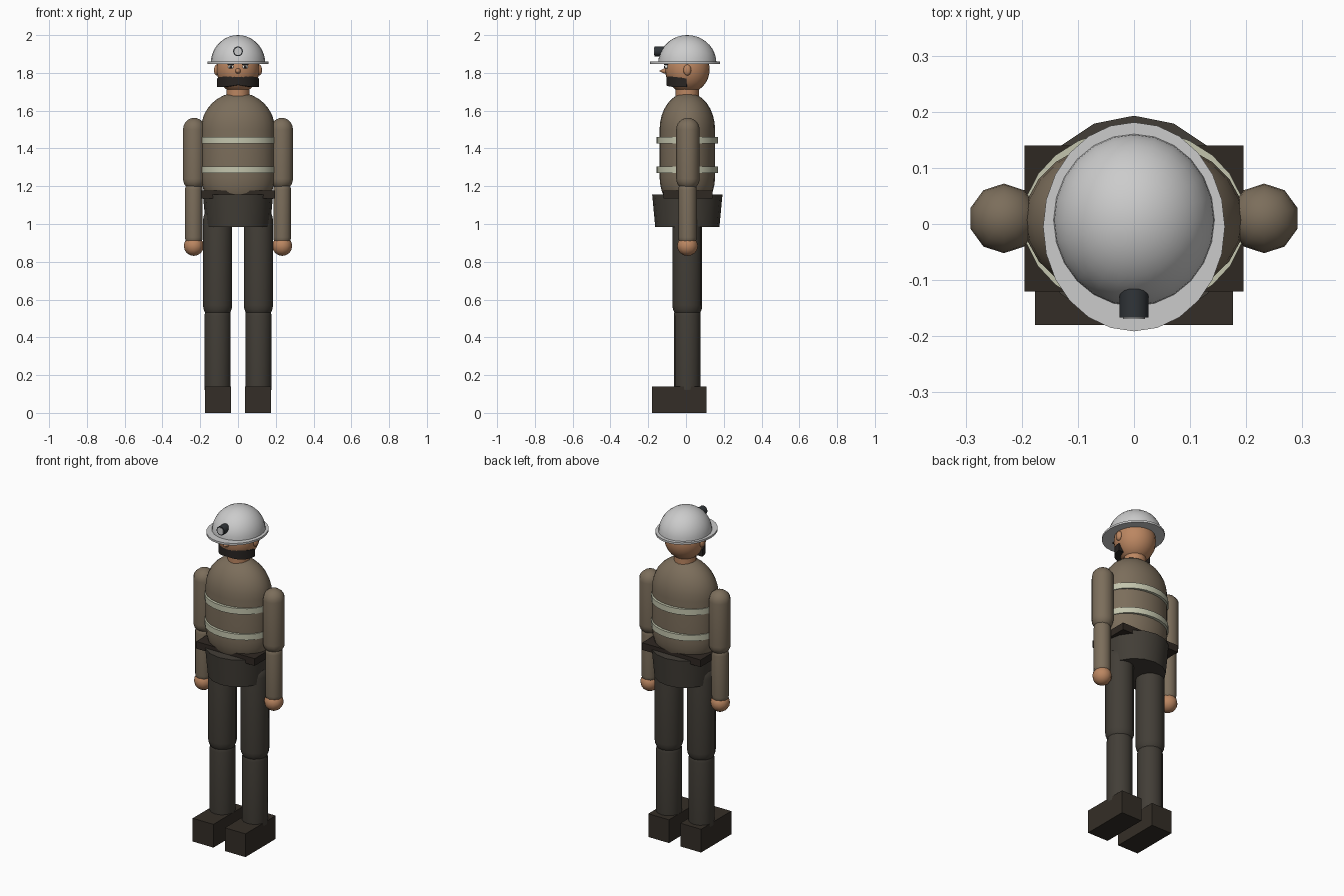
import bpy, bmesh, math
from mathutils import Matrix

if "Cube" in bpy.data.objects:
    bpy.data.objects.remove(bpy.data.objects["Cube"])


def mat(name, r, g, b):
    m = bpy.data.materials.new(name)
    m.diffuse_color = (r, g, b, 1)
    m.use_nodes = True
    m.node_tree.nodes["Principled BSDF"].inputs["Base Color"].default_value = m.diffuse_color
    return m


JACKET = mat("jacket", 0.20, 0.155, 0.105)
TROUSER = mat("trouser", 0.055, 0.048, 0.038)
LEATHER = mat("leather", 0.028, 0.021, 0.016)
BOOT = mat("boot", 0.034, 0.027, 0.02)
SKIN = mat("skin", 0.50, 0.24, 0.12)
STRIPE = mat("stripe", 0.55, 0.56, 0.42)
HAIR = mat("hair", 0.022, 0.018, 0.016)
SHELL = mat("shell", 0.70, 0.70, 0.70)
LAMP = mat("lamp", 0.03, 0.035, 0.04)
LENS = mat("lens", 0.55, 0.57, 0.58)
WHITE = mat("white", 0.85, 0.85, 0.82)


def finish(name, bm, material, angle=50):
    bmesh.ops.recalc_face_normals(bm, faces=bm.faces)
    me = bpy.data.meshes.new(name)
    bm.to_mesh(me)
    bm.free()
    ob = bpy.data.objects.new(name, me)
    bpy.context.collection.objects.link(ob)
    me.materials.append(material)
    bpy.ops.object.select_all(action='DESELECT')
    ob.select_set(True)
    bpy.context.view_layer.objects.active = ob
    bpy.ops.object.shade_smooth_by_angle(angle=math.radians(angle))
    return ob


def lathe(name, profile, sides, material, x=0, y=0.007, sx=1, sy=1, matrix=None):
    """Revolve (radius, z) points about z; radius 0 makes a pole, open ends are capped."""
    bm = bmesh.new()
    rings = []
    for r, z in profile:
        n = 1 if r < 1e-5 else sides
        a = [math.pi / 2 + math.tau * i / sides for i in range(n)]
        rings.append([bm.verts.new((x + sx * r * math.cos(t), y + sy * r * math.sin(t), z)) for t in a])
    for lo, hi in zip(rings, rings[1:]):
        for i in range(sides):
            j = (i + 1) % sides
            quad = [lo[i % len(lo)], lo[j % len(lo)], hi[j % len(hi)], hi[i % len(hi)]]
            bm.faces.new(list(dict.fromkeys(quad)))
    for ring in (rings[0], rings[-1]):
        if len(ring) > 1:
            bm.faces.new(ring)
    if matrix:
        bm.transform(matrix)
    return finish(name, bm, material)


def capsule(r, z0, z1, n=6):
    """Profile with straight part z0..z1 and round ends of radius r."""
    q = [math.pi / 2 * i / n for i in range(n + 1)]
    low = [(r * math.sin(t), z0 - r * math.cos(t)) for t in q]
    high = [(r * math.cos(t), z1 + r * math.sin(t)) for t in q]
    return low + high


def ball(name, size, loc, material, u=16, v=10):
    bm = bmesh.new()
    bmesh.ops.create_uvsphere(bm, u_segments=u, v_segments=v, radius=1,
                              matrix=Matrix.LocRotScale(loc, None, size))
    return finish(name, bm, material)


def box(name, lo, hi, material):
    bm = bmesh.new()
    c = [(a + b) / 2 for a, b in zip(lo, hi)]
    s = [b - a for a, b in zip(lo, hi)]
    bmesh.ops.create_cube(bm, size=1, matrix=Matrix.LocRotScale(c, None, s))
    return finish(name, bm, material, 30)


def forward(x, y, z):
    """Turns the lathe axis to point to the front (-y)."""
    return Matrix.Translation((x, y, z)) @ Matrix.Rotation(math.pi / 2, 4, 'X')


# Torso, reflective bands, belt and hips
lathe("torso", capsule(0.196, 1.25, 1.50, 8), 24, JACKET, sy=0.75)
for i, z in enumerate((1.27, 1.425)):
    lathe(f"band_{i}", [(0.198, z), (0.198, z + 0.035)], 24, STRIPE, sy=0.825)
box("belt", (-0.195, -0.12, 1.135), (0.195, 0.14, 1.178), LEATHER)
lathe("hips", [(0.17, 0.985), (0.186, 1.155)], 16, TROUSER)

# Limbs, both sides
for side, s in (("left", 1), ("right", -1)):
    lathe(f"{side}_thigh", capsule(0.079, 0.57, 1.02), 14, TROUSER, x=s * 0.108)
    lathe(f"{side}_shin", capsule(0.071, 0.13, 0.515), 14, TROUSER, x=s * 0.108)
    box(f"{side}_boot", (s * 0.107 - 0.069, -0.18, 0), (s * 0.107 + 0.069, 0.108, 0.14), BOOT)
    lathe(f"{side}_upper_arm", capsule(0.062, 1.24, 1.50), 10, JACKET, x=s * 0.232, y=0.01)
    lathe(f"{side}_forearm", capsule(0.049, 0.93, 1.18), 10, JACKET, x=s * 0.234, y=0.008)
    ball(f"{side}_hand", (0.053, 0.055, 0.053), (s * 0.234, 0.008, 0.884), SKIN, 12, 8)
    # Ear, eye, pupil and brow
    ball(f"{side}_ear", (0.014, 0.021, 0.029), (s * 0.113, 0.007, 1.815), SKIN, 12, 8)
    ball(f"{side}_eye", (0.016, 0.010, 0.010), (s * 0.038, -0.103, 1.832), WHITE, 12, 8)
    ball(f"{side}_pupil", (0.008, 0.006, 0.008), (s * 0.038, -0.111, 1.832), HAIR, 8, 6)
    box(f"{side}_brow", (s * 0.038 - 0.018, -0.116, 1.841), (s * 0.038 + 0.018, -0.095, 1.847), HAIR)

# Neck, head and nose
lathe("neck", [(0.062, 1.62), (0.062, 1.76)], 14, SKIN)
ball("head", (0.114, 0.118, 0.125), (0, 0.007, 1.818), SKIN, 24, 16)
lathe("nose", [(0.017, 0), (0.012, 0.018), (0, 0.042)], 10, SKIN, y=0, matrix=forward(0, -0.1, 1.81))

# Moustache: a band wrapped round the front of the face, drooping at the ends
bm = bmesh.new()
sections = []
for i in range(-8, 9):
    t = i / 8
    a = t * math.radians(88)
    zc, h = 1.758 - 0.010 * abs(t), 0.022 + 0.005 * math.sin(math.pi * abs(t))
    sections.append([bm.verts.new((r * math.sin(a), 0.007 - r * math.cos(a), zc + d))
                     for r, d in ((0.111, h), (0.111, -h), (0.075, -h), (0.075, h))])
for p, q in zip(sections, sections[1:]):
    for k in range(4):
        bm.faces.new((p[k], p[k - 1], q[k - 1], q[k]))
bm.faces.new(sections[0])
bm.faces.new(sections[-1])
finish("moustache", bm, HAIR)

# Helmet: dome, brim and head lamp
dome = [(0.144 * math.cos(math.pi / 2 * i / 9), 1.852 + 0.148 * math.sin(math.pi / 2 * i / 9)) for i in range(10)]
lathe("helmet_dome", dome, 24, SHELL, sy=1.07)
lathe("helmet_brim", [(0.162, 1.848), (0.162, 1.860)], 24, SHELL, y=-0.005, sy=1.15)
lathe("lamp_body", [(0.026, 0), (0.026, 0.055)], 16, LAMP, y=0, matrix=forward(0, -0.112, 1.914))
lathe("lamp_lens", [(0.020, 0), (0.020, 0.005)], 16, LENS, y=0, matrix=forward(0, -0.164, 1.914))
